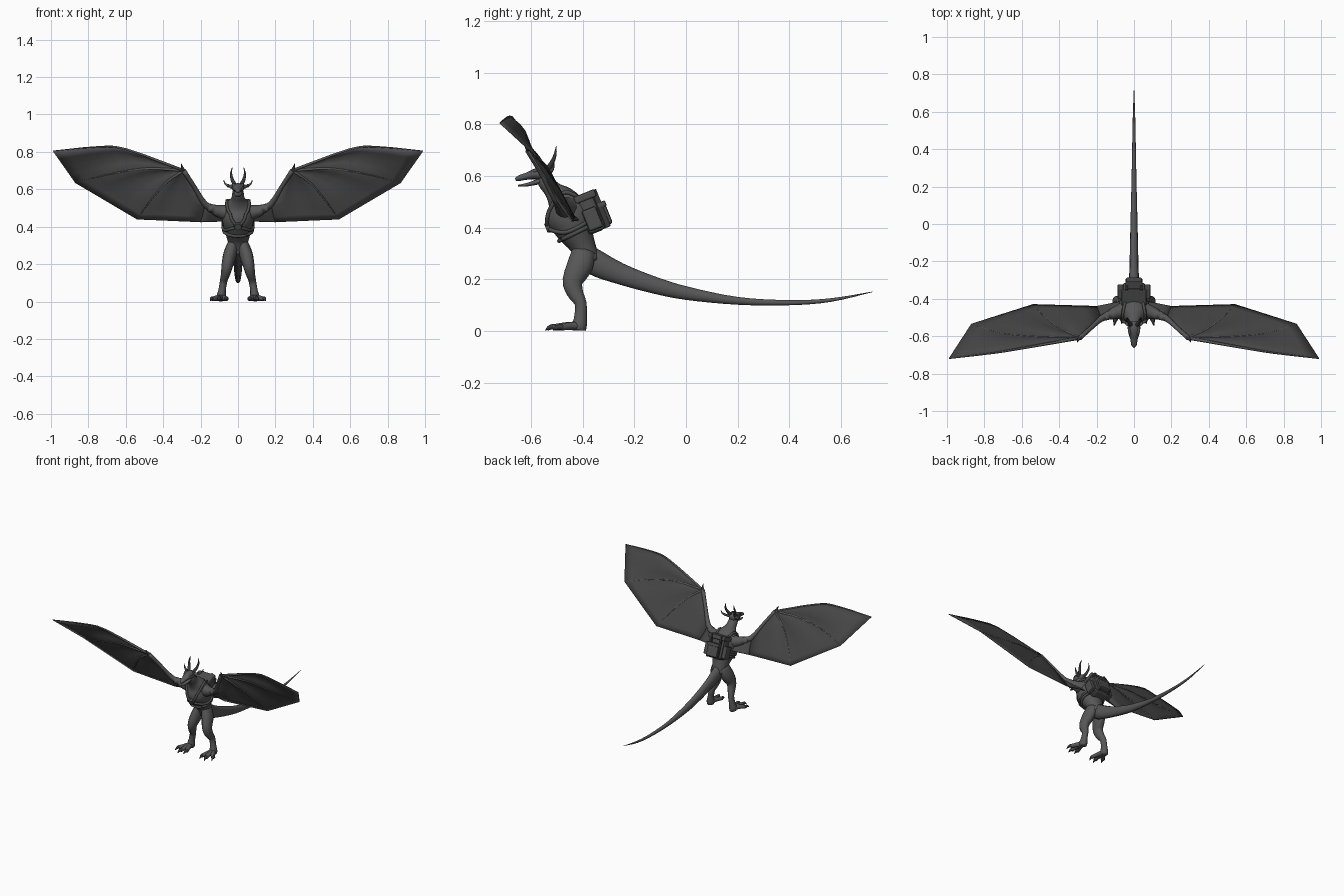
import bpy, bmesh, math
from mathutils import Vector, Matrix

if "Cube" in bpy.data.objects:
    bpy.data.objects.remove(bpy.data.objects["Cube"])


def mat(name, v):
    m = bpy.data.materials.new(name)
    m.diffuse_color = (v, v, v, 1)
    m.use_nodes = True
    m.node_tree.nodes["Principled BSDF"].inputs["Base Color"].default_value = m.diffuse_color
    return m


SKIN = mat("grey skin", 0.095)
UPPER = mat("dark wing top", 0.06)
UNDER = mat("wing underside", 0.105)
CLAW = mat("dark claw", 0.04)
PACK = mat("pack grey", 0.075)


def finish(name, bm, mats, mirror=False, smooth=True):
    me = bpy.data.meshes.new(name)
    bm.to_mesh(me)
    bm.free()
    ob = bpy.data.objects.new(name, me)
    bpy.context.collection.objects.link(ob)
    for m in mats:
        me.materials.append(m)
    for p in me.polygons:
        p.use_smooth = smooth
    if mirror:
        ob.modifiers.new("Mirror", 'MIRROR')
    return ob


def spline(pts, t):
    """Smooth interpolation through a list of equal-length tuples."""
    n = len(pts) - 1
    i = min(int(max(t, 0)), n - 1)
    f = t - i
    p0, p1, p2, p3 = (pts[max(0, min(n, j))] for j in (i - 1, i, i + 1, i + 2))
    return [0.5 * (2 * b + (c - a) * f + (2 * a - 5 * b + 4 * c - d) * f * f
                   + (3 * b - a - 3 * c + d) * f ** 3)
            for a, b, c, d in zip(p0, p1, p2, p3)]


def surface(pts, t, ang, off=0.0):
    """Point on the skin of a tube of (x, y, z, half width, half depth)."""
    n = len(pts) - 1
    x, y, z, w, d = spline(pts, t)
    a = Vector(spline(pts, max(0, t - 0.05))[:3])
    b = Vector(spline(pts, min(n, t + 0.05))[:3])
    tan = (b - a).normalized()
    ref = Vector((1, 0, 0)) if abs(tan.x) < 0.85 else Vector((0, 1, 0))
    side = (ref - tan * ref.dot(tan)).normalized()
    up = side.cross(tan)
    w, d = max(w, 0.001) + off, max(d, 0.001) + off
    return Vector((x, y, z)) + side * (w * math.cos(ang)) + up * (d * math.sin(ang))


def tube(name, pts, m=SKIN, mirror=False, sides=12, steps=3):
    pts = [p if len(p) == 5 else (*p, p[3]) for p in pts]
    bm = bmesh.new()
    rings = []
    for k in range((len(pts) - 1) * steps + 1):
        rings.append([bm.verts.new(surface(pts, k / steps, 2 * math.pi * s / sides))
                      for s in range(sides)])
    for r0, r1 in zip(rings, rings[1:]):
        for s in range(sides):
            q = (s + 1) % sides
            bm.faces.new((r0[s], r0[q], r1[q], r1[s]))
    bm.faces.new(rings[0][::-1])
    bm.faces.new(rings[-1])
    bmesh.ops.recalc_face_normals(bm, faces=bm.faces)
    return finish(name, bm, [m], mirror)


# Torso and neck
TORSO = [(0, -.375, .265, .045, .045), (0, -.40, .33, .057, .05),
         (0, -.43, .39, .076, .072), (0, -.455, .45, .085, .088),
         (0, -.48, .505, .072, .062), (0, -.515, .545, .038, .036),
         (0, -.545, .58, .031, .03), (0, -.555, .61, .022, .022)]
tube("torso", TORSO, sides=20, steps=4)

# Head: upper skull with snout, open lower jaw, horns and ears
tube("head", [(0, -.522, .605, .02, .018), (0, -.545, .608, .033, .026),
              (0, -.58, .608, .031, .022), (0, -.615, .6, .02, .014),
              (0, -.645, .592, .015, .011), (0, -.66, .586, .005, .005)])
tube("jaw", [(0, -.545, .588, .024, .014), (0, -.59, .573, .02, .009),
             (0, -.625, .565, .013, .006), (0, -.65, .563, .004, .003)])
tube("horn", [(.016, -.54, .622, .012), (.03, -.52, .65, .009),
              (.037, -.507, .682, .006), (.031, -.502, .717, .001)], CLAW, True, 8)
tube("ear", [(.022, -.54, .612, .012), (.05, -.525, .618, .009),
             (.068, -.515, .63, .005), (.077, -.51, .65, .001)], SKIN, True, 8)
tube("brow", [(.014, -.605, .61, .004), (.024, -.575, .624, .008),
              (.028, -.545, .628, .004)], SKIN, True, 8)

# Tail
tube("tail", [(0, -.40, .30, .035, .045), (0, -.345, .262, .032, .05),
              (0, -.255, .222, .025, .041), (0, -.13, .18, .022, .033),
              (0, 0, .147, .019, .026), (0, .2, .117, .014, .015),
              (0, .4, .11, .01, .01), (0, .56, .12, .007, .007),
              (0, .722, .152, .001, .001)], sides=12, steps=4)

# Legs
tube("leg", [(.025, -.395, .31, .03, .045), (.042, -.41, .255, .036, .05),
             (.057, -.438, .195, .031, .04), (.066, -.43, .15, .025, .032),
             (.077, -.408, .108, .02, .023), (.085, -.408, .06, .02, .024),
             (.09, -.412, .022, .026, .028), (.09, -.414, .004, .022, .026)], mirror=True)
for i, (x, y) in enumerate([(.062, -.505), (.1, -.515), (.138, -.485)]):
    tube(f"toe_{i}", [(.09, -.41, .02, .018, .018),
                      ((.09 + x) / 2, (y - .42) / 2, .019, .015, .015),
                      (x, y, .014, .013, .012)], SKIN, True, 8)
    tube(f"claw_{i}", [(x, y + .008, .016, .012, .012), (x * 1.03, y - .012, .015, .008, .009),
                       (x * 1.07, y - .03, .003, .001, .001)], CLAW, True, 8)

# Wing arm, thumb spur and finger bones
WRIST = (.29, -.61, .70)
tube("wing_arm", [(.04, -.46, .475, .05), (.09, -.472, .48, .036), (.14, -.49, .498, .024),
                  (.18, -.51, .525, .016), (.235, -.56, .615, .012),
                  (*WRIST, .013)], mirror=True)
tube("wing_spur", [(.285, -.605, .695, .011), (.298, -.618, .715, .007),
                   (.303, -.633, .737, .001)], CLAW, True, 8)
FINGERS = [[WRIST, (.6, -.665, .815), (.75, -.69, .827), (.99, -.72, .805)],
           [WRIST, (.5, -.605, .71), (.71, -.585, .675), (.87, -.535, .635)],
           [WRIST, (.39, -.565, .63), (.475, -.50, .53), (.54, -.43, .44)],
           [WRIST, (.235, -.56, .612), (.18, -.51, .52), (.2, -.44, .425)]]
for i, f in enumerate(FINGERS[:3]):
    tube(f"wing_finger_{i}", [(*p, r) for p, r in zip(f, (.009, .006, .0045, .002))],
         SKIN, True, 6)


# Wing membranes: thin two-tone sheets stretched between the fingers
def membrane(name, rows, billow, cols=9, sub=4):
    back = Vector((0, .8, .6))
    bm = bmesh.new()
    grid = []
    for i in range((len(rows) - 1) * sub + 1):
        a, v = min(i // sub, len(rows) - 2), 0
        v = i / sub - a
        line = []
        for j in range(cols):
            u = j / (cols - 1)
            p, q = (Vector(spline(rows[k], u * (len(rows[k]) - 1))) for k in (a, a + 1))
            bulge = billow * math.sin(math.pi * v) * math.sin(math.pi * u)
            line.append(bm.verts.new(p.lerp(q, v) + back * bulge))
        grid.append(line)
    for r0, r1 in zip(grid, grid[1:]):
        for j in range(cols - 1):
            bm.faces.new((r0[j], r0[j + 1], r1[j + 1], r1[j]))
    bmesh.ops.remove_doubles(bm, verts=bm.verts, dist=.0005)
    bm.normal_update()
    for f in bm.faces:
        if f.normal.dot(back) < 0:
            f.normal_flip()
    ob = finish(name, bm, [UPPER, UNDER])
    so = ob.modifiers.new("Thickness", 'SOLIDIFY')
    so.thickness, so.offset, so.material_offset = .004, 0, 1
    ob.modifiers.new("Mirror", 'MIRROR')


membrane("wing_membrane", FINGERS, .018)
membrane("wing_root_membrane", [[(.18, -.51, .52), (.187, -.475, .47), (.2, -.44, .425)],
                                [(.05, -.47, .5), (.05, -.44, .46), (.05, -.41, .43)]], .0)


# Harness straps that follow the torso
def strap(name, path, mirror=False):
    pts = []
    for k in range((len(path) - 1) * 4 + 1):
        t, a = spline(path, k / 4)
        pts.append((*surface(TORSO, t, math.radians(a), .004), .008))
    tube(name, pts, PACK, mirror, 8, 1)


strap("shoulder_strap", [(3.6, -60), (4.3, -30), (4.4, 20), (3.9, 55), (3.3, 68), (2.75, 90)], True)
strap("side_strap", [(2.75, 90), (2.4, 60), (2.1, 25), (2.1, -20), (2.2, -60)], True)
strap("belt", [(1.85, a) for a in range(-90, 271, 30)])
bm = bmesh.new()
bmesh.ops.create_cone(bm, cap_ends=True, segments=16, radius1=.022, radius2=.018, depth=.016)
c = surface(TORSO, 2.75, math.pi / 2, .006)
bm.transform(Matrix.Translation(c) @ Matrix.Rotation(math.radians(112), 4, 'X'))
finish("chest_buckle", bm, [PACK], smooth=False)

# Backpack, tilted with the spine
TILT = Matrix.Translation((0, -.365, .455)) @ Matrix.Rotation(math.radians(22), 4, 'X')


def box(name, loc, size, mirror=False, m=PACK):
    bm = bmesh.new()
    bmesh.ops.create_cube(bm, size=1)
    bm.transform(TILT @ Matrix.Translation(loc) @ Matrix.Diagonal((*size, 1)))
    ob = finish(name, bm, [m], smooth=False)
    bv = ob.modifiers.new("Bevel", 'BEVEL')
    bv.width, bv.segments = min(size) * .25, 2
    if mirror:
        ob.modifiers.new("Mirror", 'MIRROR')


box("pack_body", (0, -.005, 0), (.125, .075, .15))
box("pack_lid", (0, 0, .07), (.135, .088, .03))
box("pack_pocket", (0, .045, -.022), (.085, .035, .085))
box("pack_pocket_flap", (0, .047, .018), (.092, .038, .022))
box("pack_side_pouch", (.072, -.005, -.02), (.032, .058, .085), True)
box("pack_strap", (.038, .02, .005), (.014, .062, .155), True, CLAW)
